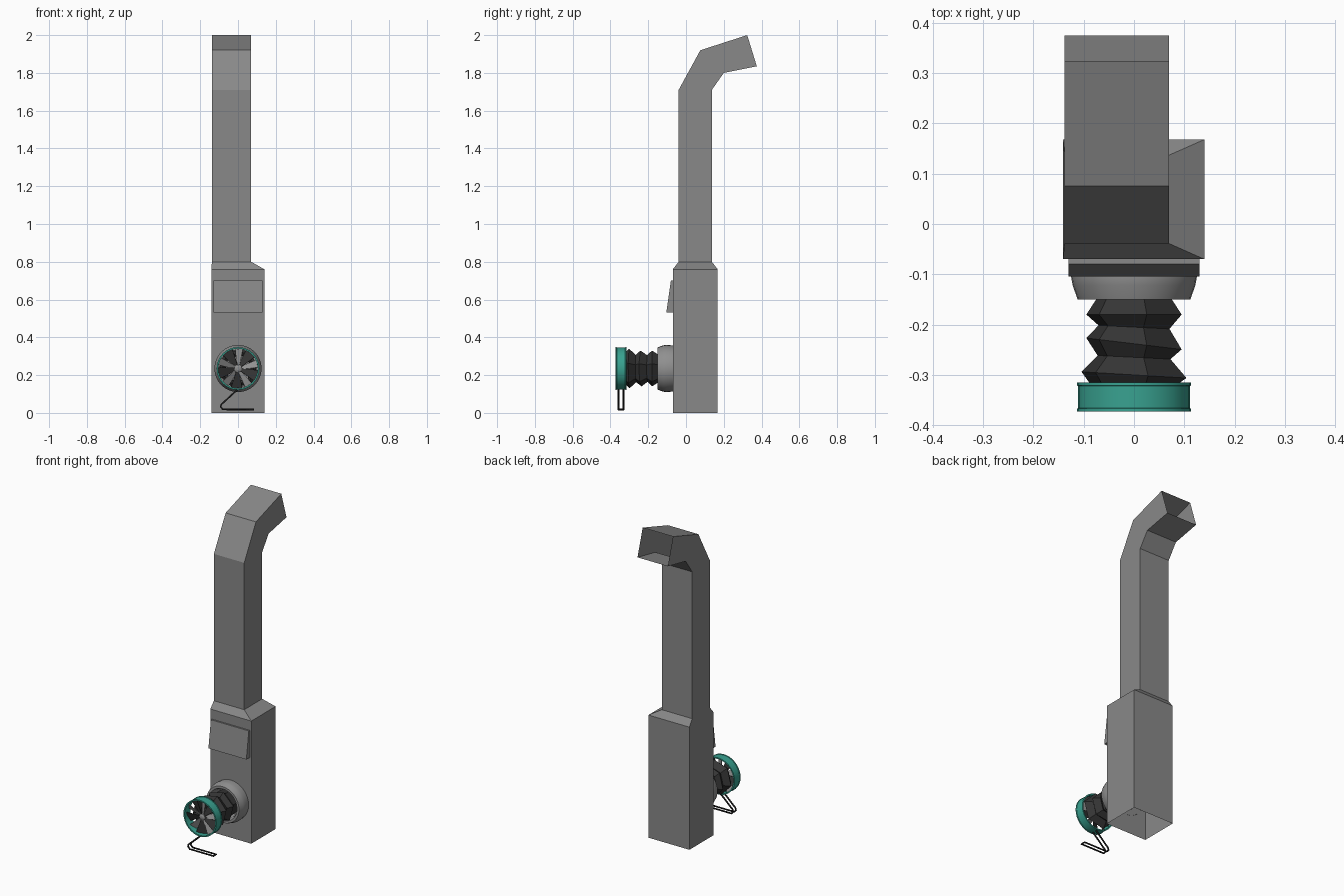
import bpy, bmesh, math
from mathutils import Vector

if "Cube" in bpy.data.objects:
    bpy.data.objects.remove(bpy.data.objects["Cube"])


def material(name, rgb):
    m = bpy.data.materials.new(name)
    m.diffuse_color = (*rgb, 1)
    m.use_nodes = True
    m.node_tree.nodes["Principled BSDF"].inputs["Base Color"].default_value = m.diffuse_color
    return m


GREY = material("sheet_metal_grey", (0.25, 0.25, 0.25))
LIGHT = material("collar_grey", (0.28, 0.28, 0.28))
DARK = material("dark_rubber", (0.035, 0.035, 0.035))
TEAL = material("teal", (0.04, 0.36, 0.28))
BLACK = material("black_wire", (0.012, 0.012, 0.012))
CZ = 0.235  # height of the hose axis


def finish(name, bm, mat, smooth=False):
    bmesh.ops.recalc_face_normals(bm, faces=bm.faces)
    me = bpy.data.meshes.new(name)
    bm.to_mesh(me)
    bm.free()
    ob = bpy.data.objects.new(name, me)
    bpy.context.collection.objects.link(ob)
    me.materials.append(mat)
    if smooth:
        bpy.ops.object.select_all(action='DESELECT')
        ob.select_set(True)
        bpy.context.view_layer.objects.active = ob
        bpy.ops.object.shade_smooth_by_angle(angle=math.radians(30))
    return ob


def loft(name, rings, mat, smooth=False, closed=False, cap_start=False):
    bm = bmesh.new()
    rv = [[bm.verts.new(p) for p in r] for r in rings]
    pairs = list(zip(rv, rv[1:])) + ([(rv[-1], rv[0])] if closed else [])
    for a, b in pairs:
        n = len(a)
        for i in range(n):
            j = (i + 1) % n
            bm.faces.new((a[i], a[j], b[j], b[i]))
    if cap_start:
        bm.faces.new(rv[0])
    return finish(name, bm, mat, smooth)


def circle(r, y, n=32, turn=0.0, tilt=0.0):
    pts = []
    for i in range(n):
        a = turn + math.tau * i / n
        x, z = r * math.cos(a), r * math.sin(a)
        pts.append((x, y + tilt * x, CZ + z))
    return pts


def rect(x0, x1, front, back):
    (yf, zf), (yb, zb) = front, back
    return [(x0, yf, zf), (x1, yf, zf), (x1, yb, zb), (x0, yb, zb)]


# casing and bent chimney, open at both ends
loft("casing_and_chimney", [
    rect(-0.141, 0.14, (-0.07, 0), (0.168, 0)),
    rect(-0.141, 0.14, (-0.07, 0.76), (0.168, 0.76)),
    rect(-0.138, 0.07, (-0.039, 0.80), (0.137, 0.80)),
    rect(-0.138, 0.07, (-0.039, 1.71), (0.137, 1.71)),
    rect(-0.138, 0.07, (0.076, 1.92), (0.20, 1.80)),
    rect(-0.138, 0.07, (0.324, 2.0), (0.375, 1.835)),
], GREY)

# sloping wedge panel on the front
bm = bmesh.new()
side = [(-0.069, 0.70), (-0.08, 0.70), (-0.104, 0.532), (-0.069, 0.532)]
l, r = ([bm.verts.new((x, y, z)) for y, z in side] for x in (-0.13, 0.13))
bm.faces.new(l)
bm.faces.new(r)
for i in range(4):
    j = (i + 1) % 4
    bm.faces.new((l[i], l[j], r[j], r[i]))
finish("front_panel", bm, GREY)

# round collar
loft("hose_collar", [circle(rad, y) for rad, y in [
    (0.122, -0.069), (0.125, -0.105), (0.122, -0.122), (0.112, -0.15),
    (0.098, -0.15), (0.088, -0.125), (0.085, -0.069)]], LIGHT, smooth=True)

# six-sided bellows with uneven folds
folds = [(0.075, -0.065, 0), (0.078, -0.15, 0), (0.098, -0.18, 0),
         (0.073, -0.205, -0.05), (0.098, -0.238, -0.12),
         (0.075, -0.265, -0.05), (0.108, -0.30, -0.06), (0.09, -0.318, 0)]
loft("bellows", [circle(rad, y, 6, math.radians(15), t) for rad, y, t in folds],
     DARK, cap_start=True)

# teal end ring with small lips
loft("end_ring", [circle(rad, y) for rad, y in [
    (0.113, -0.315), (0.113, -0.321), (0.111, -0.322), (0.111, -0.366),
    (0.113, -0.367), (0.113, -0.373), (0.105, -0.373), (0.105, -0.315)]],
    TEAL, smooth=True, closed=True)


# pitched vanes inside the ring, alternately dark and grey
def vanes(name, start, width, y, mat):
    bm = bmesh.new()
    for k in range(5):
        a = start + math.tau * k / 5
        u = Vector((math.cos(a), 0, math.sin(a)))
        v = Vector((-math.sin(a), 0, math.cos(a)))
        c = Vector((0, y, CZ))
        d = Vector((0, 0.012, 0))
        quad = [c + u * 0.015 - v * 0.008 - d * 0.3, c + u * 0.104 - v * width - d,
                c + u * 0.104 + v * width + d, c + u * 0.015 + v * 0.008 + d * 0.3]
        bm.faces.new([bm.verts.new(p) for p in quad])
    ob = finish(name, bm, mat)
    mod = ob.modifiers.new("thickness", 'SOLIDIFY')
    mod.thickness = 0.003


vanes("dark_vanes", math.radians(50), 0.03, -0.345, DARK)
vanes("grey_vanes", math.radians(14), 0.02, -0.340, LIGHT)
loft("vane_hub", [circle(rad, y, 12) for rad, y in [
    (0.02, -0.325), (0.02, -0.352), (0.008, -0.357), (0.001, -0.357)]], LIGHT)

# bent wire stand, two legs joined at the foot
path = [(0.0, 0.126), (-0.088, 0.045), (-0.092, 0.032), (-0.08, 0.018), (0.082, 0.018)]
pts = [(x, -0.358, z) for x, z in path] + [(x, -0.331, z) for x, z in reversed(path)]
cu = bpy.data.curves.new("wire_stand", 'CURVE')
cu.dimensions = '3D'
cu.bevel_depth = 0.005
cu.bevel_resolution = 1
cu.use_fill_caps = True
sp = cu.splines.new('POLY')
sp.points.add(len(pts) - 1)
for p, co in zip(sp.points, pts):
    p.co = (*co, 1)
cu.materials.append(BLACK)
bpy.context.collection.objects.link(bpy.data.objects.new("wire_stand", cu))
